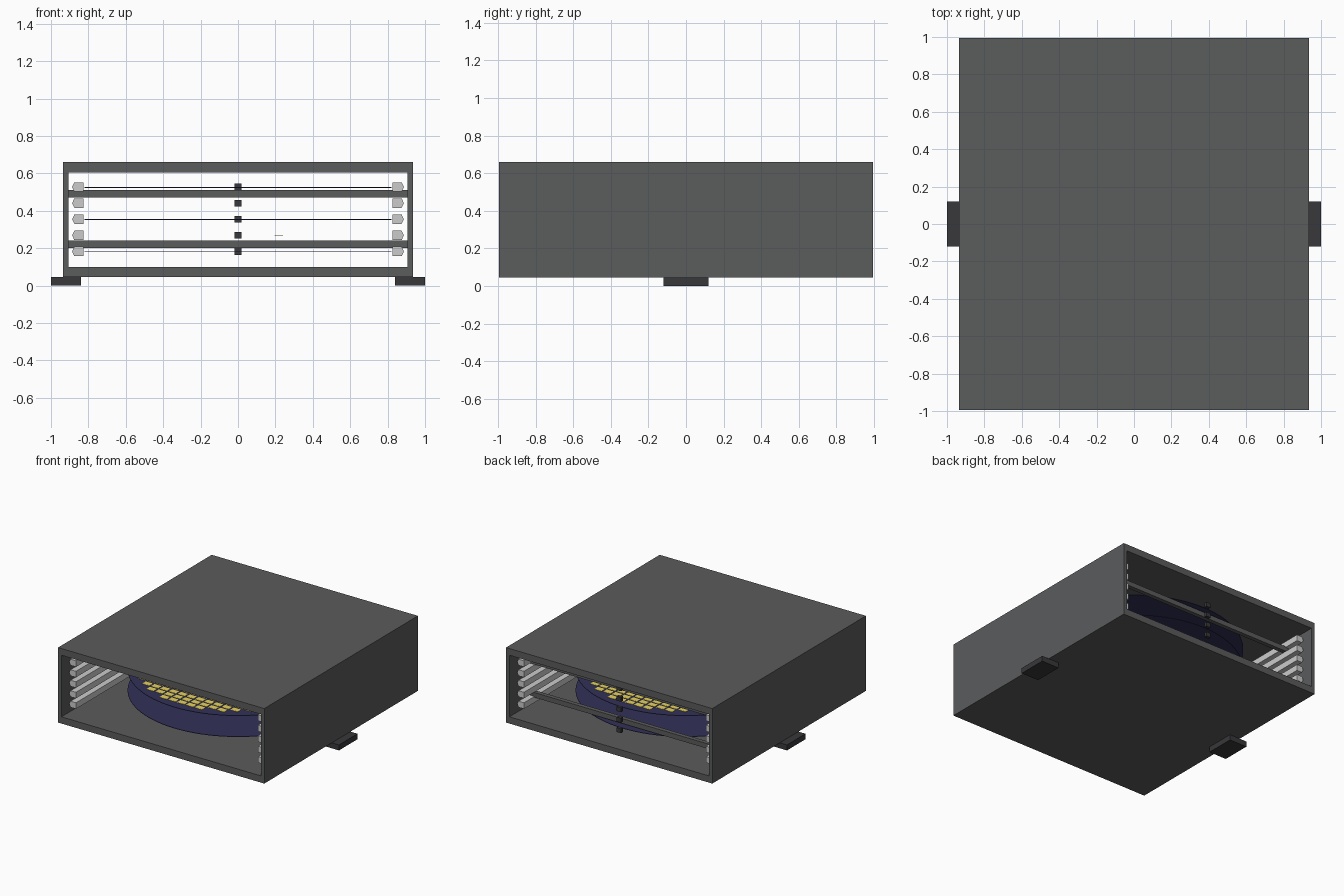
import bpy, bmesh, math
from mathutils import Matrix, Vector

if "Cube" in bpy.data.objects:
    bpy.data.objects.remove(bpy.data.objects["Cube"])


def material(name, rgb):
    m = bpy.data.materials.new(name)
    m.diffuse_color = (*rgb, 1)
    m.use_nodes = True
    m.node_tree.nodes["Principled BSDF"].inputs["Base Color"].default_value = m.diffuse_color
    return m


SHELL = material("shell_grey", (0.104, 0.106, 0.108))
DARK = material("dark_rubber", (0.04, 0.038, 0.042))
RAIL = material("rail_grey", (0.66, 0.66, 0.66))
BLUE = material("disc_blue", (0.031, 0.031, 0.1))
GOLD = material("chip_gold", (0.8, 0.65, 0.11))


def finish(bm, name, mat):
    bmesh.ops.recalc_face_normals(bm, faces=bm.faces)
    me = bpy.data.meshes.new(name)
    bm.to_mesh(me)
    bm.free()
    me.materials.append(mat)
    ob = bpy.data.objects.new(name, me)
    bpy.context.collection.objects.link(ob)
    return ob


def add_box(bm, x0, x1, y0, y1, z0, z1):
    c = Vector(((x0 + x1) / 2, (y0 + y1) / 2, (z0 + z1) / 2))
    s = Matrix.Diagonal((x1 - x0, y1 - y0, z1 - z0, 1))
    bmesh.ops.create_cube(bm, size=1, matrix=Matrix.Translation(c) @ s)


def box(name, mat, *dims):
    bm = bmesh.new()
    add_box(bm, *dims)
    return finish(bm, name, mat)


def prism(name, mat, profile, y0, y1):
    """Extrude an xz profile along y."""
    bm = bmesh.new()
    face = bm.faces.new([bm.verts.new((x, y0, z)) for x, z in profile])
    new = bmesh.ops.extrude_face_region(bm, geom=[face])["geom"]
    bmesh.ops.translate(bm, vec=(0, y1 - y0, 0),
                        verts=[v for v in new if isinstance(v, bmesh.types.BMVert)])
    # extrude leaves the first face in place only when it is still needed
    bmesh.ops.holes_fill(bm, edges=[e for e in bm.edges if e.is_boundary])
    return finish(bm, name, mat)


# Open-ended rectangular shell
bm = bmesh.new()
outer = [(-.935, .045), (.935, .045), (.935, .66), (-.935, .66)]
inner = [(-.905, .10), (.905, .10), (.905, .605), (-.905, .605)]
rings = [[bm.verts.new((x, y, z)) for x, z in p]
         for p, y in ((outer, -.995), (outer, .995), (inner, .995), (inner, -.995))]
for a, b in zip(rings, rings[1:] + rings[:1]):
    for i in range(4):
        j = (i + 1) % 4
        bm.faces.new((a[i], a[j], b[j], b[i]))
finish(bm, "shell", SHELL)

# Side feet, slot rails and rear stops
SLOTS = [0.183 + 0.086 * i for i in range(5)]
for side, label in ((-1, "left"), (1, "right")):
    xs = sorted((side * .84, side * 1.0))
    box(f"foot_{label}", DARK, *xs, -.12, .12, 0, .045)
    for i, z in enumerate(SLOTS):
        prof = [(.825, -.025), (.875, -.025), (.887, 0), (.875, .025), (.825, .025)]
        prism(f"rail_{label}_{i + 1}", RAIL,
              [(side * x, z + dz) for x, dz in prof], -.92, .92)
for i, z in enumerate(SLOTS):
    box(f"rear_stop_{i + 1}", DARK, -.02, .02, .845, .87, z - .018, z + .018)

# Rear cross bars
for i, z in enumerate((.22, .49)):
    box(f"rear_bar_{i + 1}", SHELL, -.905, .905, .75, .785, z - .02, z + .02)

# Thin round discs in every second slot
for i in (0, 2, 4):
    bm = bmesh.new()
    bmesh.ops.create_cone(bm, cap_ends=True, segments=96, radius1=.82, radius2=.82,
                          depth=.004, matrix=Matrix.Translation((0, 0, SLOTS[i] - .002)))
    finish(bm, f"disc_{i + 1}", BLUE)

# Grid of chips on the middle disc
bm = bmesh.new()
top = SLOTS[2]
PX, PY, W, D = .08, .06, .033, .023
for i in range(-10, 11):
    for j in range(-13, 14):
        x, y = i * PX, j * PY
        if math.hypot(abs(x) + W, abs(y) + D) < .79:
            add_box(bm, x - W, x + W, y - D, y + D, top, top + .002)
finish(bm, "chip_grid", GOLD)

# Single loose piece in the second slot
box("loose_chip", GOLD, .195, .24, -.02, .02, SLOTS[1] - .001, SLOTS[1] + .001)
